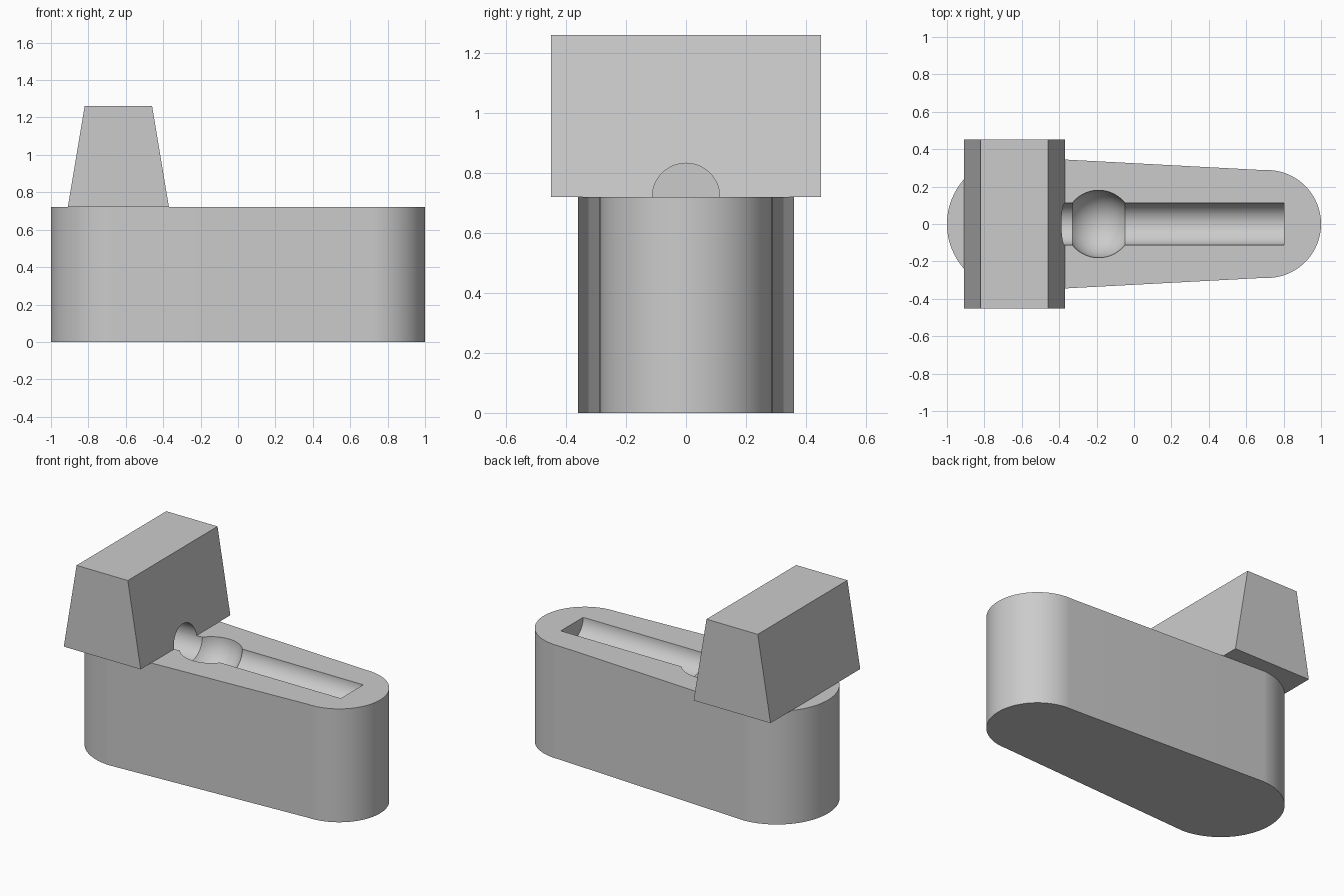
import bpy, bmesh, math
from mathutils import Vector

if "Cube" in bpy.data.objects:
    bpy.data.objects.remove(bpy.data.objects["Cube"], do_unlink=True)

U = 2 / 22.2               # design unit
X0 = -1 + 4 * U            # centre of the wide rounded end
TOP = 8 * U                # height of the base

grey = bpy.data.materials.new("plain grey")
grey.use_nodes = True
colour = (0.6, 0.6, 0.6, 1)
grey.diffuse_color = colour
grey.node_tree.nodes["Principled BSDF"].inputs["Base Color"].default_value = colour


def finish(name, bm):
    bmesh.ops.recalc_face_normals(bm, faces=bm.faces)
    mesh = bpy.data.meshes.new(name)
    bm.to_mesh(mesh)
    bm.free()
    mesh.materials.append(grey)
    obj = bpy.data.objects.new(name, mesh)
    bpy.context.collection.objects.link(obj)
    return obj


def prism(name, outline, direction):
    """Extrude a closed outline along a direction."""
    bm = bmesh.new()
    face = bm.faces.new([bm.verts.new(p) for p in outline])
    new = bmesh.ops.extrude_face_region(bm, geom=[face])["geom"]
    bmesh.ops.translate(bm, vec=direction,
                        verts=[v for v in new if isinstance(v, bmesh.types.BMVert)])
    return finish(name, bm)


def arc(cx, r, start, end, steps=48):
    angles = [start + (end - start) * i / steps for i in range(steps + 1)]
    return [(cx + r * math.cos(a), r * math.sin(a)) for a in angles]


# Base: two round ends joined by tangent sides
tangent = math.acos((4 - 3.2) / 15)
right_end = math.pi - tangent
outline = arc(X0 + 15 * U, 3.2 * U, -right_end, right_end)
outline += arc(X0, 4 * U, right_end, 2 * math.pi - right_end)
base = prism("base", [(x, y, 0) for x, y in outline], (0, 0, TOP))

# Tapered block standing across the wide end
trapezoid = [(-3, 0), (3, 0), (2, 6), (-2, 6)]
block = prism("tapered_block",
              [(X0 + x * U, -5 * U, TOP + z * U) for x, z in trapezoid],
              (0, 10 * U, 0))

# Cutter: a pin with a ball on it, turned about the x axis
rod, ball, ball_x = 1.25, 2, 5
meet = math.asin(rod / ball)
profile = [(0, 0), (0, rod)]
for i in range(25):
    a = math.pi - meet - (math.pi - 2 * meet) * i / 24
    profile.append((ball_x + ball * math.cos(a), ball * math.sin(a)))
profile += [(16, rod), (16, 0)]
bm = bmesh.new()
verts = [bm.verts.new((X0 + x * U, 0, TOP + r * U)) for x, r in profile]
edges = [bm.edges.new(pair) for pair in zip(verts, verts[1:])]
bmesh.ops.spin(bm, geom=verts + edges, cent=(0, 0, TOP), axis=Vector((1, 0, 0)),
               angle=2 * math.pi, steps=64)
bmesh.ops.remove_doubles(bm, verts=bm.verts, dist=0.0001)
cutter = finish("pin_cutter", bm)

# Carve the groove and socket, then shade
for part in (base, block):
    bpy.ops.object.select_all(action="DESELECT")
    part.select_set(True)
    bpy.context.view_layer.objects.active = part
    cut = part.modifiers.new("pin_groove", "BOOLEAN")
    cut.operation = "DIFFERENCE"
    cut.solver = "EXACT"
    cut.object = cutter
    bpy.ops.object.modifier_apply(modifier=cut.name)
    bpy.ops.object.shade_smooth_by_angle(angle=math.radians(25))
bpy.data.objects.remove(cutter, do_unlink=True)
